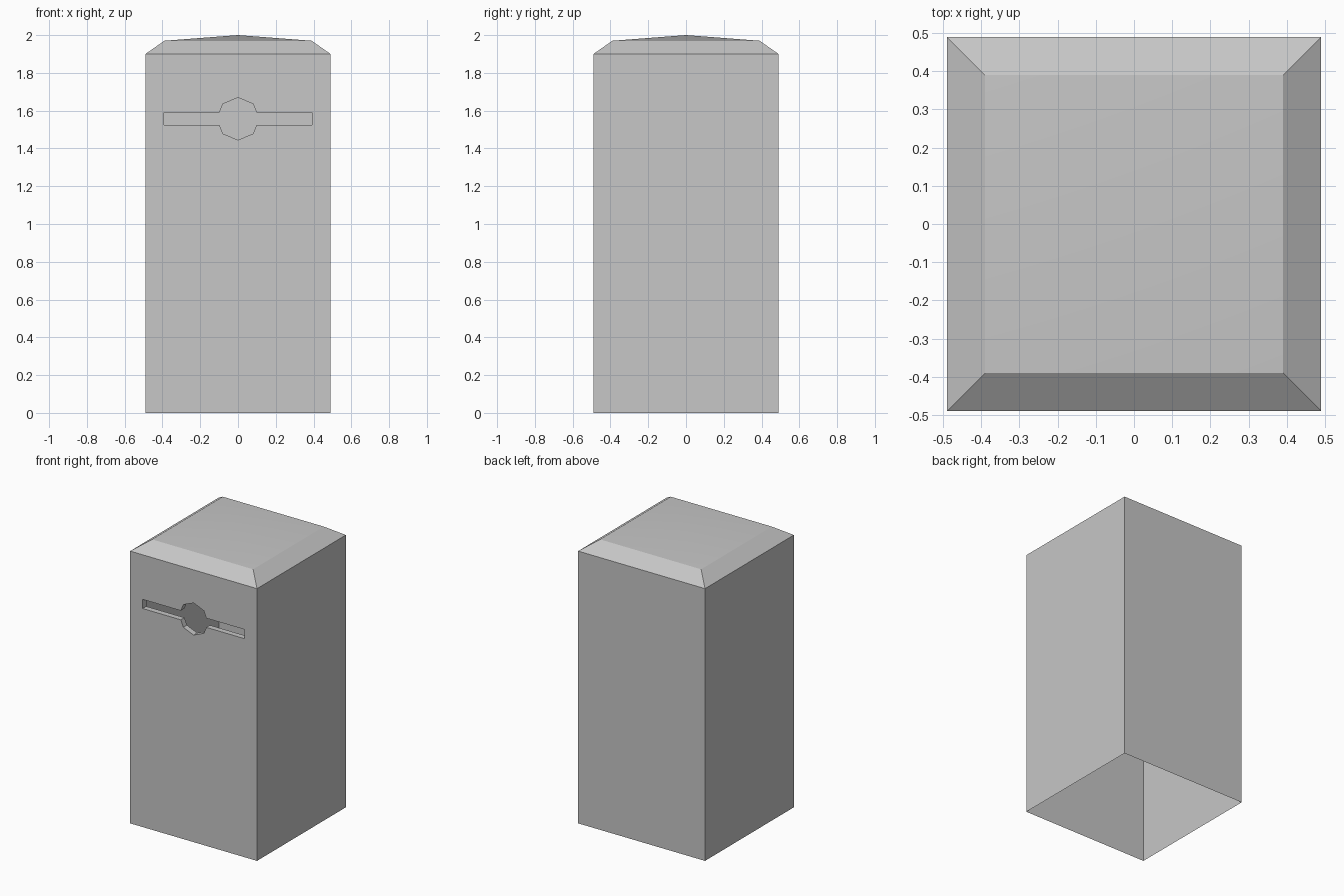
import bpy
import bmesh
import math
from mathutils import Vector

cube = bpy.data.objects.get("Cube")
if cube:
    bpy.data.objects.remove(cube, do_unlink=True)

HALF, WALL_TOP = 0.49, 1.90        # body half width and wall height
RIM, RIM_Z, PEAK = 0.39, 1.97, 2.0  # roof bevel and peak
SLOT_Z, SLOT_HALF, SLOT_H = 1.557, 0.393, 0.032
RADIUS, LIP = 0.112, 0.04          # round opening and lip depth

grey = bpy.data.materials.new("plain_grey")
grey.use_nodes = True
colour = (0.57, 0.57, 0.57, 1)
grey.diffuse_color = colour
grey.node_tree.nodes["Principled BSDF"].inputs["Base Color"].default_value = colour

bm = bmesh.new()


def square(half, z):
    corners = [(-1, -1), (1, -1), (1, 1), (-1, 1)]
    return [bm.verts.new((x * half, y * half, z)) for x, y in corners]


# Hollow body, open underneath, with a bevelled low pyramid roof
base, top, rim = square(HALF, 0), square(HALF, WALL_TOP), square(RIM, RIM_Z)
peak = bm.verts.new((0, 0, PEAK))
for i in range(4):
    j = (i + 1) % 4
    if i > 0:  # the front wall is filled around the slot below
        bm.faces.new((base[i], base[j], top[j], top[i]))
    bm.faces.new((top[i], top[j], rim[j], rim[i]))
    bm.faces.new((rim[i], rim[j], peak))

# Slot outline: a long bar crossing an octagon
cross_x = RADIUS - SLOT_H * math.tan(math.pi / 8)
diag = RADIUS * math.sqrt(0.5)
upper = [(SLOT_HALF, SLOT_H), (cross_x, SLOT_H), (diag, diag), (0, RADIUS),
         (-diag, diag), (-cross_x, SLOT_H), (-SLOT_HALF, SLOT_H)]
outline = upper + [(-x, -z) for x, z in upper]
outer = [bm.verts.new((x, -HALF, SLOT_Z + z)) for x, z in outline]
inner = [bm.verts.new((x, -HALF + LIP, SLOT_Z + z)) for x, z in outline]


def edge(a, b):
    return bm.edges.get((a, b)) or bm.edges.new((a, b))


# Front wall around the opening
wall_loop = [base[0], base[1], top[1], top[0]]
edges = [edge(loop[i], loop[(i + 1) % len(loop)])
         for loop in (wall_loop, outer) for i in range(len(loop))]
bmesh.ops.triangle_fill(bm, edges=edges, use_beauty=True, normal=Vector((0, -1, 0)))

# Lip running inward from the opening
for i in range(len(outer)):
    j = (i + 1) % len(outer)
    bm.faces.new((outer[i], outer[j], inner[j], inner[i]))

bmesh.ops.recalc_face_normals(bm, faces=bm.faces[:])
mesh = bpy.data.meshes.new("slotted_box")
bm.to_mesh(mesh)
bm.free()
mesh.materials.append(grey)
box = bpy.data.objects.new("slotted_box", mesh)
bpy.context.collection.objects.link(box)

# Soft roof, crisp walls
bpy.ops.object.select_all(action="DESELECT")
box.select_set(True)
bpy.context.view_layer.objects.active = box
bpy.ops.object.shade_smooth_by_angle(angle=math.radians(25))
